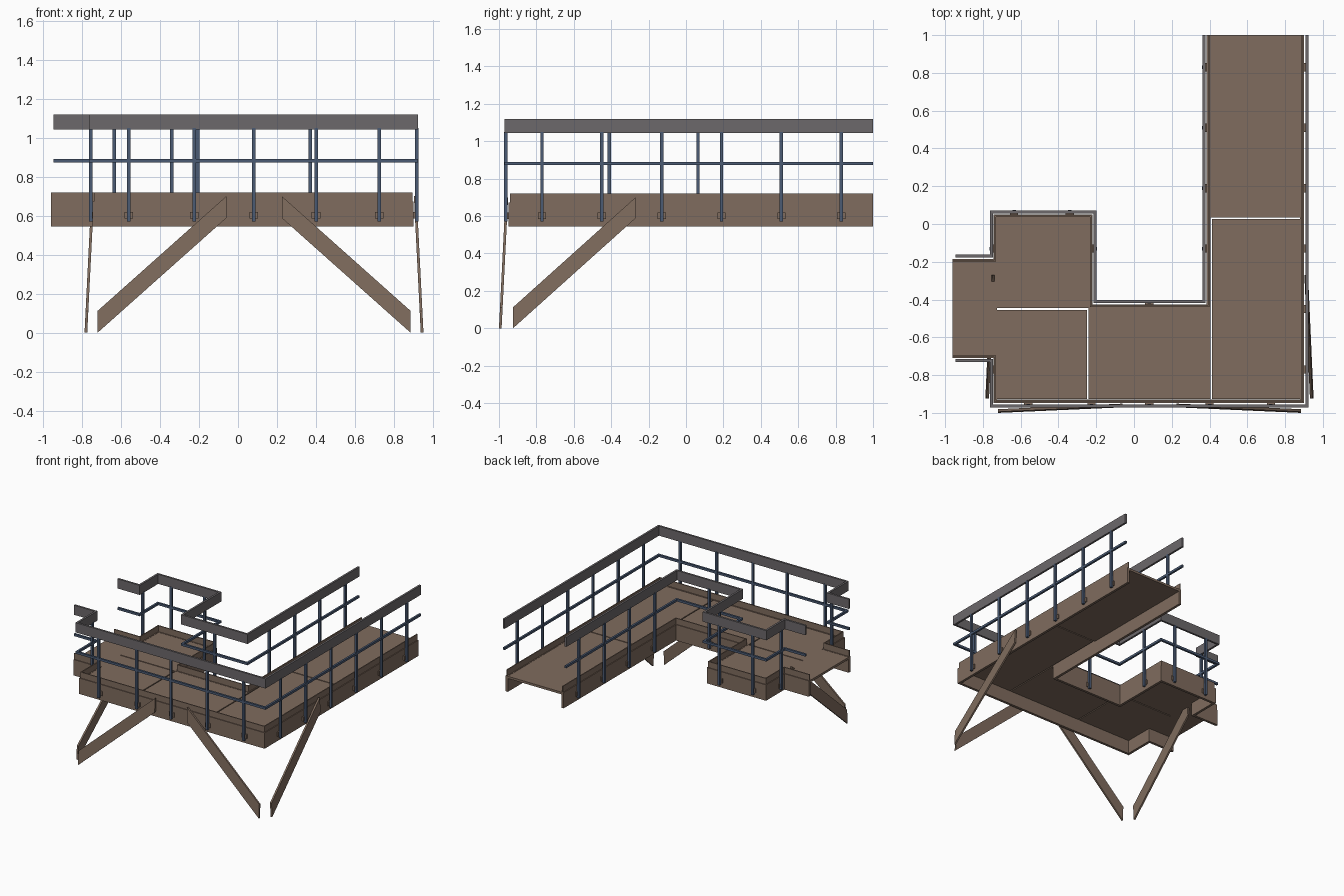
import bpy, bmesh
from mathutils import Vector

if "Cube" in bpy.data.objects:
    bpy.data.objects.remove(bpy.data.objects["Cube"])

def mat(name, rgb):
    m = bpy.data.materials.new(name)
    m.diffuse_color = (*rgb, 1)
    m.use_nodes = True
    m.node_tree.nodes["Principled BSDF"].inputs["Base Color"].default_value = m.diffuse_color
    return m

BROWN = mat("rusty_brown", (0.215, 0.150, 0.112))
GREY = mat("worn_grey_paint", (0.150, 0.138, 0.145))
BLUE = mat("steel_blue_paint", (0.070, 0.105, 0.175))

def finish(bm, name, m):
    bmesh.ops.recalc_face_normals(bm, faces=bm.faces)
    me = bpy.data.meshes.new(name)
    bm.to_mesh(me)
    bm.free()
    me.materials.append(m)
    ob = bpy.data.objects.new(name, me)
    bpy.context.collection.objects.link(ob)
    return ob

def box(name, lo, hi, m):
    bm = bmesh.new()
    bmesh.ops.create_cube(bm, size=1)
    for v in bm.verts:
        v.co = Vector([lo[i] + (v.co[i] + 0.5) * (hi[i] - lo[i]) for i in range(3)])
    return finish(bm, name, m)

def wall(name, path, thick, z0, z1, m):
    """Rectangular section swept along a plan path with mitred corners."""
    pts = [Vector(p) for p in path]
    dirs = [(b - a).normalized() for a, b in zip(pts, pts[1:])]
    bm = bmesh.new()
    rings = []
    for i, p in enumerate(pts):
        d0, d1 = dirs[max(i - 1, 0)], dirs[min(i, len(dirs) - 1)]
        n0, n1 = Vector((-d0.y, d0.x)), Vector((-d1.y, d1.x))
        off = (n0 + n1) / (1 + n0.dot(n1)) * thick / 2
        a, b = p + off, p - off
        rings.append([bm.verts.new((q.x, q.y, z)) for q, z in ((a, z0), (b, z0), (b, z1), (a, z1))])
    for r, s in zip(rings, rings[1:]):
        for k in range(4):
            j = (k + 1) % 4
            bm.faces.new((r[k], r[j], s[j], s[k]))
    bm.faces.new(rings[0])
    bm.faces.new(rings[-1])
    return finish(bm, name, m)

# Plan paths of the two deck edges, and of the railings just outside them
edges = {
    "outer": [(-0.96, -0.70), (-0.735, -0.70), (-0.735, -0.938), (0.89, -0.938), (0.89, 1.0)],
    "inner": [(-0.96, -0.195), (-0.735, -0.195), (-0.735, 0.04), (-0.23, 0.04),
              (-0.23, -0.435), (0.395, -0.435), (0.395, 1.0)],
}
rails = {
    "outer": [(-0.945, -0.722), (-0.755, -0.722), (-0.755, -0.963), (0.916, -0.963), (0.916, 1.0)],
    "inner": [(-0.945, -0.17), (-0.755, -0.17), (-0.755, 0.064), (-0.206, 0.064),
              (-0.206, -0.411), (0.37, -0.411), (0.37, 1.0)],
}
for side in edges:
    wall(side + "_fascia", edges[side], 0.02, 0.545, 0.672, BROWN)
    wall(side + "_kick_plate", edges[side], 0.008, 0.66, 0.72, BROWN)
    wall(side + "_top_rail", rails[side], 0.016, 1.043, 1.12, GREY)
    wall(side + "_mid_rail", rails[side], 0.016, 0.872, 0.89, BLUE)

# Floor panels with narrow gaps between them
G = 0.004
panels = [(-0.73, -0.93, -0.244, -0.45), (-0.73, -0.45, -0.235, 0.035),
          (-0.244, -0.93, 0.41, -0.44), (0.41, -0.93, 0.885, -0.445 + 0.475),
          (0.40, 0.03, 0.885, 1.0), (-0.96, -0.695, -0.725, -0.20)]
for i, (x0, y0, x1, y1) in enumerate(panels):
    box(f"floor_panel_{i}", (x0 + (G if x0 > -0.9 else 0), y0 + G, 0.652),
        (x1 - (G if x0 > -0.9 else 0), y1 - (G if y1 < 0.99 else 0), 0.67), BROWN)

# Railing posts with a bolted bracket; d is the direction toward the deck
ys = [-0.77 + 0.32 * i for i in range(6)]
posts = [(0.916, y, (-1, 0)) for y in ys]
posts += [(x, -0.963, (0, 1)) for x in (-0.56, -0.225, 0.08, 0.40, 0.725)]
posts += [(0.37, y, (1, 0)) for y in ys[2:]]
posts += [(-0.755, -0.77, (1, 0)), (-0.755, -0.13, (1, 0)), (-0.206, -0.13, (-1, 0)),
          (-0.635, 0.064, (0, -1)), (-0.34, 0.064, (0, -1)), (0.08, -0.411, (0, -1))]
for i, (x, y, d) in enumerate(posts):
    h = 0.009
    box(f"railing_post_{i}", (x - h, y - h, 0.57), (x + h, y + h, 1.05), BLUE)
    cx, cy = x + d[0] * 0.012, y + d[1] * 0.012
    wx, wy = (0.006, 0.022) if d[0] else (0.022, 0.006)
    box(f"post_bracket_{i}", (cx - wx, cy - wy, 0.585), (cx + wx, cy + wy, 0.62), BROWN)

# Diagonal plank braces: foot and head positions, splayed outward at the foot
def brace(name, foot, head, out):
    out = Vector((*out, 0))
    lean = out * 0.05           # outward lean per unit of height
    bm = bmesh.new()
    loops = []
    for s in (0, 0.014):
        ring = []
        for (x, y), z in ((foot, 0.0), (foot, 0.112), (head, 0.70), (head, 0.588)):
            p = Vector((x, y, z)) + lean * (0.7 - z) + out * s
            ring.append(bm.verts.new(p))
        loops.append(ring)
    bm.faces.new(loops[0])
    bm.faces.new(loops[1])
    for k in range(4):
        j = (k + 1) % 4
        bm.faces.new((loops[0][k], loops[0][j], loops[1][j], loops[1][k]))
    finish(bm, name, BROWN)

brace("front_left_brace", (-0.72, -0.951), (-0.06, -0.951), (0, -1))
brace("front_right_brace", (0.885, -0.951), (0.225, -0.951), (0, -1))
brace("right_side_brace", (0.902, -0.925), (0.902, -0.27), (1, 0))
brace("left_side_brace", (-0.738, -0.925), (-0.738, -0.27), (-1, 0))
